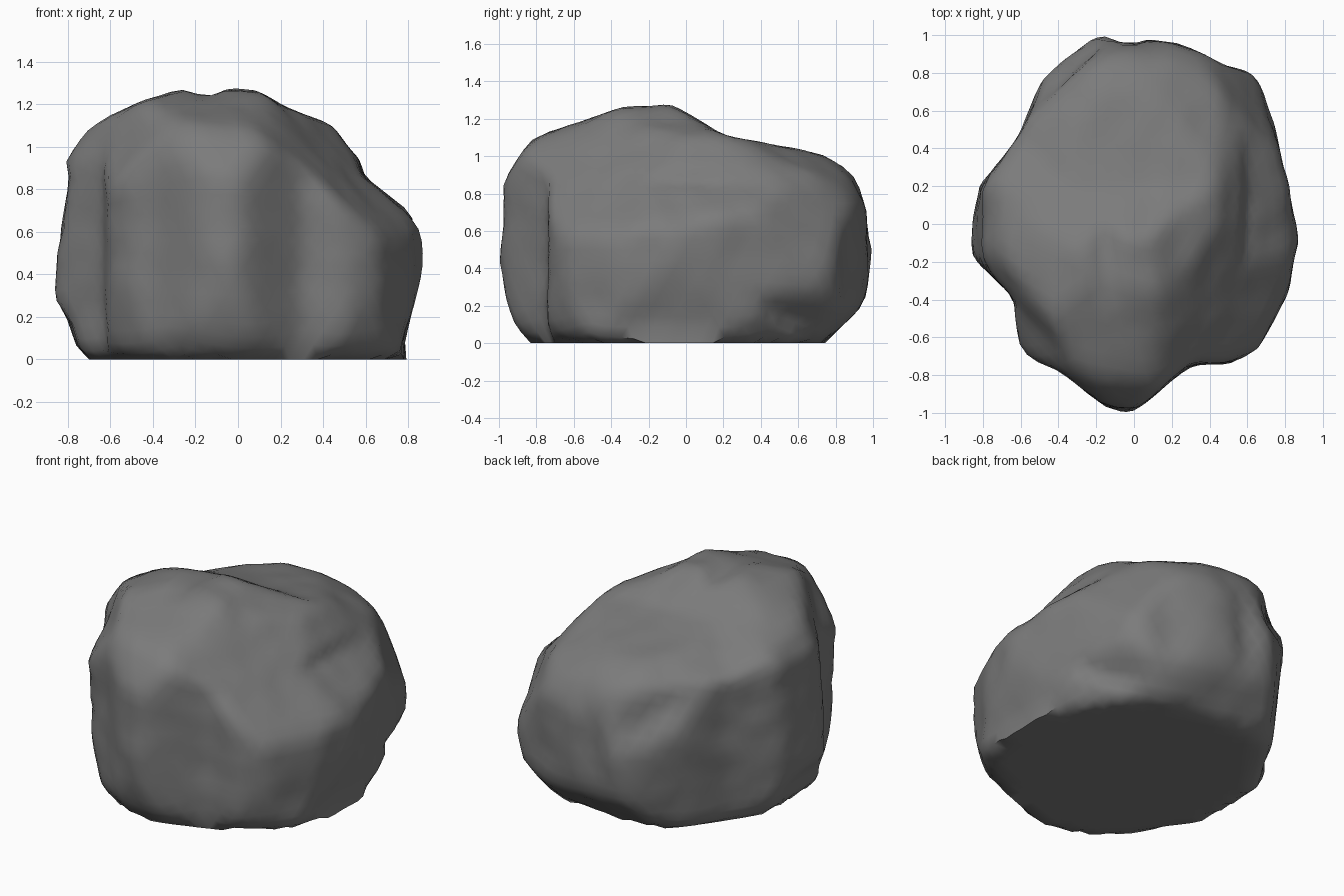
import bpy
import bmesh
import math
from mathutils import Vector, noise

if "Cube" in bpy.data.objects:
    bpy.data.objects.remove(bpy.data.objects["Cube"], do_unlink=True)

CORE = Vector((0, 0, 0.5))       # point inside the rock that all rays start from
SHARPNESS = 160                  # how crisply the carving shapes meet


class Profile:
    """A closed outline on a plane; the rock is carved to fit inside it."""

    def __init__(self, right, up, points):
        self.right = Vector(right).normalized()
        self.up = Vector(up).normalized()
        centre = self.flatten(CORE)
        self.points = [Vector(p) - centre for p in points]

    def flatten(self, v):
        return Vector((v.dot(self.right), v.dot(self.up)))

    def reach(self, direction):
        """Distance along a ray from the core to the outline."""
        d = self.flatten(direction)
        if d.length < 1e-4:
            return math.inf
        best = math.inf
        for a, b in zip(self.points, self.points[1:] + self.points[:1]):
            edge = b - a
            det = d.cross(edge)
            if abs(det) < 1e-9:
                continue
            t, s = a.cross(edge) / det, a.cross(d) / det
            if t > 0 and -1e-6 <= s <= 1 + 1e-6:
                best = min(best, t)
        return best


class Cleave:
    """A flat split that removes everything past a plane."""

    def __init__(self, normal, limit):
        self.normal = Vector(normal)
        self.gap = limit - self.normal.dot(CORE)

    def reach(self, direction):
        facing = self.normal.dot(direction)
        return self.gap / facing if facing > 1e-4 else math.inf


def tilted(x, y, degrees):
    """Up axis of a plane tipped toward a horizontal heading."""
    lean = math.radians(degrees)
    return Vector((x, y, 0)).normalized() * math.sin(lean) + Vector((0, 0, math.cos(lean)))


# Width profile
across = Profile((1, 0, 0), (0, 0, 1), [
    (-.7, 0), (-.76, .06), (-.8, .2), (-.885, .3), (-.83, .6), (-.79, .86), (-.81, .93), (-.7, 1.1),
    (-.58, 1.16), (-.44, 1.22), (-.25, 1.27), (-.15, 1.22), (-.04, 1.28), (.08, 1.28), (.2, 1.2),
    (.45, 1.1), (.57, .93), (.58, .86), (.79, .7), (.88, .58), (.875, .42), (.77, .07), (.81, .03), (.8, 0)])

# Length profile
along = Profile((0, 1, 0), (0, 0, 1), [
    (-.82, 0), (-.91, .1), (-1.01, .4), (-.97, .62), (-.99, .86), (-.89, 1), (-.8, 1.11),
    (-.35, 1.26), (-.08, 1.28), (.2, 1.11), (.73, 1.01), (.87, .93), (1.01, .63), (1, .4),
    (.94, .2), (.8, .06), (.74, 0)])

# Plan outline
plan = Profile((1, 0, 0), (0, 1, 0), [
    (-.18, 1.01), (-.02, .94), (.07, .98), (.25, .95), (.48, .84), (.65, .82), (.77, .4),
    (.88, -.08), (.8, -.38), (.66, -.66), (.5, -.74), (.3, -.74), (-.02, -1.01), (-.18, -.95),
    (-.4, -.77), (-.6, -.69), (-.63, -.39), (-.885, -.15), (-.81, .2), (-.6, .47), (-.47, .8)])

# Diagonal profiles
front_diagonal = Profile((1, 1, 0), tilted(-1, 1, 25), [
    (-.62, 1.17), (-.34, 1.21), (-.1, 1.16), (.24, 1.22), (.49, 1.17), (.76, 1), (.92, .8),
    (1.03, .6), (.99, .27), (.79, .09), (.82, .04), (.61, -.25), (.15, -.34), (-.31, -.31),
    (-.69, -.22), (-.83, -.03), (-.89, .23), (-.86, .44), (-.91, .68), (-.77, .88)])

back_diagonal = Profile((-1, -1, 0), tilted(1, -1, 25), [
    (.14, 1.3), (.41, 1.25), (.68, 1.25), (.92, .88), (.87, .68), (.89, .47), (.83, .09),
    (.69, -.12), (.5, -.21), (0, -.34), (-.49, -.26), (-.82, -.05), (-.99, .1), (-1.03, .35),
    (-.93, .51), (-.8, .77), (-.48, 1.06), (-.35, 1.16), (-.1, 1.2)])

under_diagonal = Profile((-1, 1, 0), tilted(1, 1, 30), [
    (.07, 1.24), (.27, 1.17), (.57, 1.15), (.79, 1), (.79, .82), (.89, .69), (.81, .12), (.68, -.18),
    (.45, -.32), (.15, -.36), (.01, -.44), (-.36, -.42), (-.65, -.25), (-.86, -.01), (-.96, .34),
    (-.92, .52), (-.74, .8), (-.56, .91), (-.41, 1.1)])

# Split faces on the shoulders
front_left_shoulder = Cleave((1, -.45, 1), 1.55)
back_left_shoulder = Cleave((.35, .43, 1), 1.36)
back_right_shoulder = Cleave((-.38, .45, 1), 1.4)

carvers = [across, along, plan, front_diagonal, back_diagonal, under_diagonal,
           front_left_shoulder, back_left_shoulder, back_right_shoulder]


def carve(direction):
    """Blend the distances, rounding the creases slightly."""
    reaches = [c.reach(direction) for c in carvers]
    nearest = min(reaches)
    return nearest * sum((nearest / r) ** SHARPNESS for r in reaches) ** (-1 / SHARPNESS)


def weathering(p):
    """Shallow chips and lumps."""
    return 0.01 * noise.noise(p * 3) + 0.01 * noise.noise(p * 7)


# Boulder body
bm = bmesh.new()
bmesh.ops.create_icosphere(bm, subdivisions=5, radius=1)
for v in bm.verts:
    ray = v.co.normalized()
    v.co = CORE + ray * carve(ray)
bmesh.ops.smooth_vert(bm, verts=bm.verts, factor=0.35,
                      use_axis_x=True, use_axis_y=True, use_axis_z=True)
for v in bm.verts:
    v.co += (v.co - CORE).normalized() * weathering(v.co)

# Flat underside
for v in bm.verts:
    if v.co.z < 0.02:
        v.co.z = 0

mesh = bpy.data.meshes.new("boulder")
bm.to_mesh(mesh)
bm.free()
boulder = bpy.data.objects.new("boulder", mesh)
bpy.context.collection.objects.link(boulder)

# Stone colour
stone = bpy.data.materials.new("grey stone")
stone.use_nodes = True
colour = (.2, .2, .2, 1)
stone.diffuse_color = colour
stone.node_tree.nodes["Principled BSDF"].inputs["Base Color"].default_value = colour
mesh.materials.append(stone)

bpy.context.view_layer.objects.active = boulder
boulder.select_set(True)
bpy.ops.object.shade_smooth_by_angle(angle=math.radians(50))
